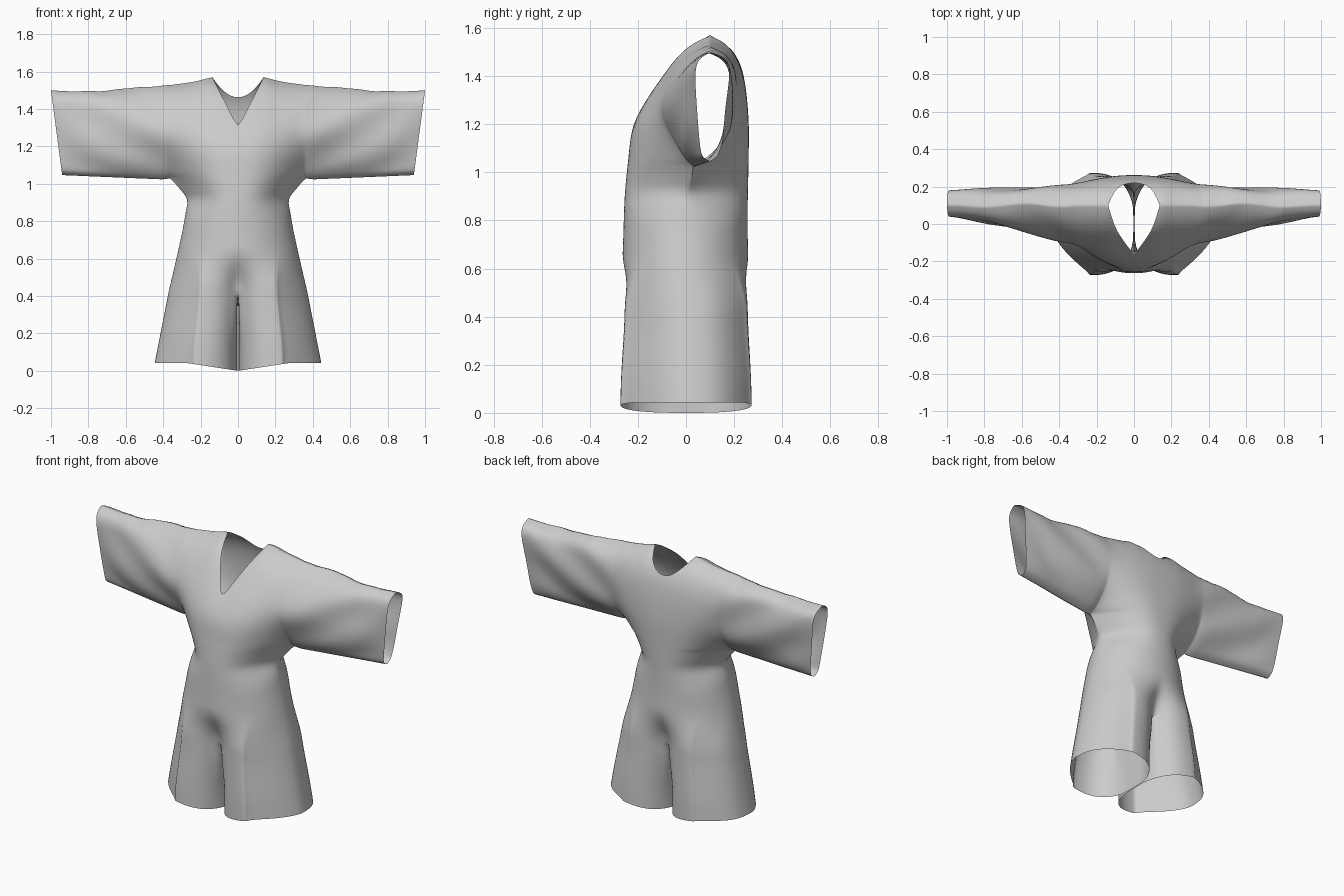
import bpy, bmesh
from math import sin, cos, pi, radians, copysign
from mathutils import Vector, noise

if "Cube" in bpy.data.objects:
    bpy.data.objects.remove(bpy.data.objects["Cube"])

N, T, ZJ, ZC, W = 16, 16, 1.03, 0.42, 0.36   # columns, rows, underarm, crotch, half chest


def curve(pts, x):
    """Smooth interpolation through (x, y) points."""
    n = len(pts)
    x = min(max(x, pts[0][0]), pts[-1][0])
    k = next(i for i in range(n - 1) if x <= pts[i + 1][0])
    slope = lambda a, b: (pts[b][1] - pts[a][1]) / (pts[b][0] - pts[a][0])
    m0, m1 = slope(max(k - 1, 0), k + 1), slope(k, min(k + 2, n - 1))
    h = pts[k + 1][0] - pts[k][0]
    s = (x - pts[k][0]) / h
    return ((2*s**3 - 3*s*s + 1) * pts[k][1] + (s**3 - 2*s*s + s) * h * m0
            + (3*s*s - 2*s**3) * pts[k + 1][1] + (s**3 - s*s) * h * m1)


def smooth(x):
    x = min(max(x, 0), 1)
    return x * x * (3 - 2 * x)


def spow(v, p):
    return copysign(abs(v) ** p, v)


# Profiles: half width and depth by height, then depth by fraction up the armhole
WIDTH = [(0.04, .447), (.2, .416), (.4, .377), (.6, .33), (.75, .297), (.85, .28),
         (.92, .27), (.97, .31), (1.03, .36)]
LOWER = {-1: [(.4, -.265), (.57, -.268), (.7, -.262), (.9, -.255), (1.03, -.243)],
         1: [(.4, .275), (.5, .275), (.65, .26), (.8, .256), (1.03, .26)]}
CHEST = {-1: [(0, -.243), (.3, -.22), (.5, -.165), (.7, -.09), (.87, -.02), (.96, .045), (1, .1)],
         1: [(0, .26), (.35, .26), (.7, .238), (.87, .198), (.96, .15), (1, .1)]}
ARMHOLE = {-1: [(0, .03), (.06, -.005), (.25, -.065), (.5, -.1), (.75, -.055), (.93, .03), (1, .1)],
           1: [(0, .03), (.06, .085), (.3, .18), (.6, .21), (.85, .19), (.95, .15), (1, .1)]}
CUFF = {-1: [(0, .1), (.05, .065), (.5, .046), (.85, .04), (.95, .06), (1, .1)],
        1: [(0, .1), (.05, .135), (.5, .165), (.85, .18), (.95, .16), (1, .1)]}
SHOULDER = [(0, 1.57), (.14, 1.57), (.22, 1.55), (.36, 1.53), (.6, 1.51), (.78, 1.494), (1, 1.5)]


def body_y(u, mid, side, pinch):
    ell = max(0, 1 - u ** 2.1) ** (1 / 1.9)      # round waist
    flat = max(0, 1 - u ** 2.6) ** 1.35          # chest thinning out to the underarm
    return side + (mid - side) * (ell + (flat - ell) * pinch)


def leg_ring(phi, w, d):
    ex = ey = .8                                  # full inner thigh, pointed side seam
    if sin(phi) > 0:
        k = smooth(sin(phi) * 3)
        ex, ey = .8 + 1.2 * k, .8 + (.4 if cos(phi) > 0 else -.1) * k
    return w / 2 * (1 + spow(sin(phi), ex)), -d * spow(cos(phi), ey)


def phi_of(i, s):
    p = radians(-60 + 150 * i / N)
    return p if s < 0 else pi - p


def chest(i, j, s):
    u = sin(pi / 2 * i / N)
    x = u * W
    top = curve(SHOULDER, x)
    lim, r = top, min(1, x / (W * sin(pi / 8)))
    if i < 4:                                    # V at the front, scoop at the back
        lim = 1.30 + .27 * r if s < 0 else 1.46 + .11 * r * r
    t = (1 - cos(pi * j / T)) / 2 * (lim - ZJ) / (top - ZJ)
    y = body_y(u, curve(CHEST[s], t), curve(ARMHOLE[s], t), 1)
    return Vector((x, y, ZJ + t * (top - ZJ)))


def trunk(i, j, s):
    z = ZJ + (ZC - ZJ) * j / 18
    u, w = sin(pi / 2 * i / N), curve(WIDTH, z)
    x = u * w
    y = body_y(u, curve(LOWER[s], z), .03 * smooth((z - .86) / .17), smooth((z - .76) / .27))
    b = .8 * smooth((.66 - z) / (.66 - ZC))      # blend towards two legs
    lx, ly = leg_ring(phi_of(i, s), w, .265)
    x, y = x + (lx - x) * b, y + (ly - y) * b
    return Vector((x if i else 0, y, z))


def sleeve(i, j, s):
    t = (1 - cos(pi * j / T)) / 2
    r = i / 18
    x = W + r * (.58 + .06 * t)
    low = ZJ - .01 + .025 * r if i else ZJ
    z = low + t * (curve(SHOULDER, x) - low)
    a, c = curve(ARMHOLE[s], t), curve(CUFF[s], t)
    return Vector((x, a + (c - a) * r, z))


bm = bmesh.new()
crease = bm.verts.layers.float.new("crease_vert")


def grid(fn, ni, nj):
    vs = [[bm.verts.new(fn(i, j)) for j in range(nj + 1)] for i in range(ni + 1)]
    for i in range(ni):
        for j in range(nj):
            bm.faces.new((vs[i][j], vs[i + 1][j], vs[i + 1][j + 1], vs[i][j + 1]))


for s in (-1, 1):
    grid(lambda i, j: chest(i, j, s), N, T)
    grid(lambda i, j: trunk(i, j, s), N, 18)
    grid(lambda i, j: sleeve(i, j, s), 18, T)

# Leg: outer columns continue from the trunk, inner ones hang from the crotch seam
K = 10
loop = [(trunk(i, 18, -1), phi_of(i, -1)) for i in range(N + 1)]
loop += [(trunk(i, 18, 1), phi_of(i, 1)) for i in range(N - 1, -1, -1)]
yb, yf = loop[-1][0].y, loop[0][0].y
for k in range(1, K):
    q = k / K
    loop.append((Vector((0, yb + (yf - yb) * q, ZC - .06 * sin(pi * q))), radians(240 + 60 * q)))
loop.append(loop[0])


def leg(i, j):
    p, phi = loop[i]
    r = j / 12
    x, y = leg_ring(phi, .447, .274)
    hem = Vector((x, y, .043 * min(1, x / .28)))
    k = x / .447
    e = r * k + smooth(r * 1.2) * (1 - k)
    v = p.lerp(hem, e)
    v.z = p.z + (hem.z - p.z) * r
    if j:
        v.x = max(v.x, .004)
    return v


grid(leg, len(loop) - 1, 12)
bmesh.ops.remove_doubles(bm, verts=bm.verts, dist=.0004)
bmesh.ops.recalc_face_normals(bm, faces=bm.faces)

# Crisp neckline corners
for i in (0, 4):
    tip = chest(i, T, -1)
    for v in bm.verts:
        if (v.co - tip).length < .001:
            v[crease] = 1

# Cloth folds: diagonal drapes on the sleeves, soft creases on the shoulder seam
for v in bm.verts:
    x, y, z = v.co
    arm = smooth((x - .26) / .2) * smooth((1.02 - x) / .25)
    v.co.y += .010 * arm * sin(22 * (z - 1.03 - .55 * (x - .36))) * smooth((z - 1.03) / .1)
    v.co.z += .008 * arm * noise.noise(Vector((x * 14, y * 6, 3))) * smooth((z - 1.3) / .2)

mesh = bpy.data.meshes.new("romper")
bm.to_mesh(mesh)
bm.free()
romper = bpy.data.objects.new("romper", mesh)
bpy.context.collection.objects.link(romper)
mir = romper.modifiers.new("mirror", 'MIRROR')
mir.merge_threshold = .001
sub = romper.modifiers.new("smooth", 'SUBSURF')
sub.levels = sub.render_levels = 1
for p in mesh.polygons:
    p.use_smooth = True
